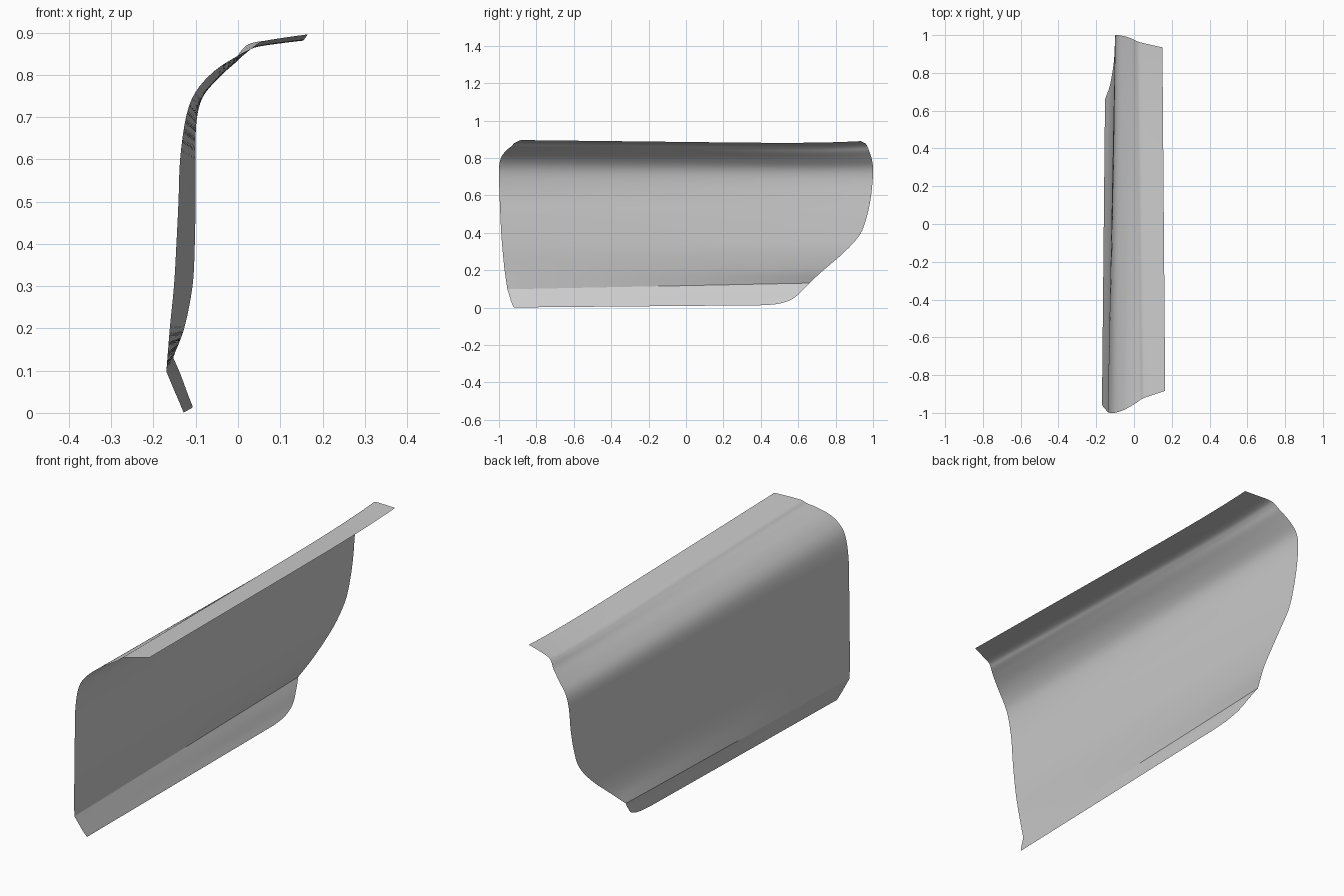
import bpy, bmesh, math
from mathutils import Vector

cube = bpy.data.objects.get("Cube")
if cube:
    bpy.data.objects.remove(cube, do_unlink=True)

COLUMNS = 64
STEPS = 4

# Station: front x, front z, back x, back z, rear upward curl, front y, rear y
LIP = [
    (-.130, .000, -.098, .018, 0, -.920, .42),
    (-.133, .008, -.102, .026, 0, -.925, .50),
    (-.143, .032, -.113, .050, 0, -.935, .57),
    (-.157, .065, -.131, .097, 0, -.945, .62),
    (-.170, .097, -.150, .138, 0, -.955, .66),
]
WALL = [
    LIP[-1],
    (-.162, .20, -.122, .20, 0, -.970, .735),
    (-.152, .30, -.104, .30, 0, -.980, .85),
    (-.146, .40, -.101, .39, 0, -.988, .93),
    (-.141, .50, -.100, .48, 0, -.993, .965),
    (-.137, .60, -.100, .58, 0, -.997, .987),
    (-.123, .70, -.099, .68, .002, -1.0, .998),
    (-.100, .76, -.084, .74, .006, -.999, 1.0),
    (-.055, .81, -.046, .785, .010, -.985, .993),
    (.000, .846, -.008, .822, .014, -.955, .98),
    (.034, .864, .010, .844, .018, -.932, .97),
    (.056, .879, .033, .858, .020, -.920, .962),
    (.110, .889, .090, .867, .020, -.902, .948),
    (.166, .897, .150, .874, .020, -.883, .935),
]


def smooth_stations(points, steps):
    """Sample a smooth curve through the stations."""
    vecs = [Vector(p) for p in points]
    vecs = [2 * vecs[0] - vecs[1]] + vecs + [2 * vecs[-1] - vecs[-2]]
    out = []
    for a, b, c, d in zip(vecs, vecs[1:], vecs[2:], vecs[3:]):
        for i in range(steps):
            t = i / steps
            out.append(b + (c - a) * t / 2
                       + (2 * a - 5 * b + 4 * c - d) * t ** 2 / 2
                       + (3 * b - a - 3 * c + d) * t ** 3 / 2)
    out.append(vecs[-2])
    return out


def add_row(bm, station):
    """Lay one lengthwise row of vertices along the panel."""
    fx, fz, bx, bz, curl, y0, y1 = station
    row = []
    for i in range(COLUMNS + 1):
        y = y0 + (y1 - y0) * i / COLUMNS
        t = (y + 1) / 2
        z = fz + (bz - fz) * t + curl * max(y, 0) ** 4
        row.append(bm.verts.new((fx + (bx - fx) * t, y, z)))
    return row


# Curved sheet: lower lip, wall and overhanging flange
bm = bmesh.new()
stations = smooth_stations(LIP, STEPS)[:-1] + smooth_stations(WALL, STEPS)
rows = [add_row(bm, s) for s in stations]
for low, high in zip(rows, rows[1:]):
    for i in range(COLUMNS):
        bm.faces.new((low[i], low[i + 1], high[i + 1], high[i]))
mesh = bpy.data.meshes.new("curved_panel")
bm.to_mesh(mesh)
bm.free()
panel = bpy.data.objects.new("curved_panel", mesh)
bpy.context.collection.objects.link(panel)

bpy.ops.object.select_all(action='DESELECT')
panel.select_set(True)
bpy.context.view_layer.objects.active = panel
bpy.ops.object.shade_smooth_by_angle(angle=math.radians(20))
